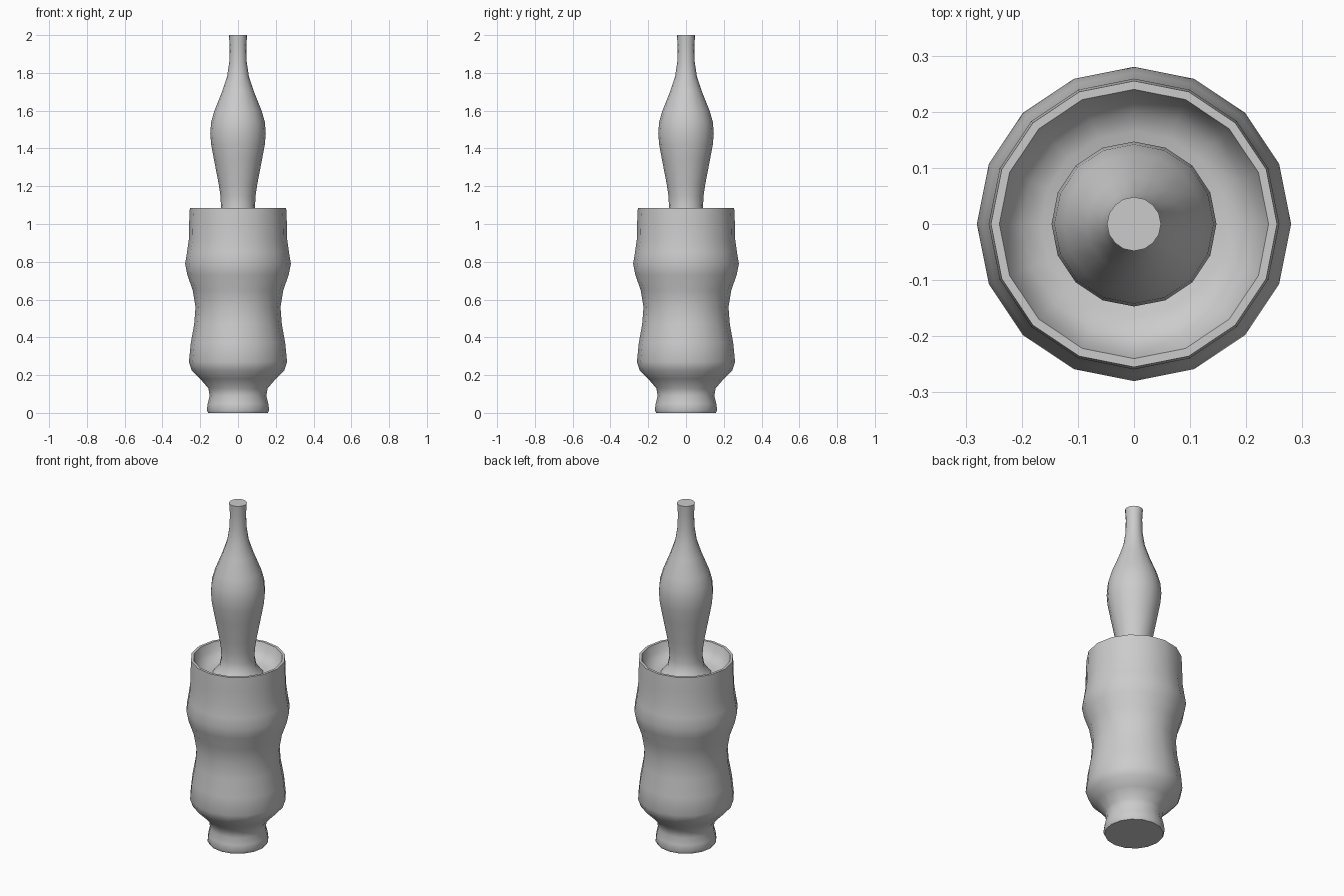
import bpy, bmesh, math

if "Cube" in bpy.data.objects:
    bpy.data.objects.remove(bpy.data.objects["Cube"])

SIDES = 16

grey = bpy.data.materials.new("plain grey")
grey.use_nodes = True
COLOUR = (0.6, 0.6, 0.6, 1)
grey.diffuse_color = COLOUR
grey.node_tree.nodes["Principled BSDF"].inputs["Base Color"].default_value = COLOUR


def lathe(name, profile):
    """Spin (radius, height) points round z; radius 0 closes the end."""
    bm = bmesh.new()
    rings = []
    for r, z in profile:
        if r == 0:
            rings.append([bm.verts.new((0, 0, z))] * SIDES)
            continue
        angles = [2 * math.pi * i / SIDES for i in range(SIDES)]
        rings.append([bm.verts.new((r * math.cos(a), r * math.sin(a), z)) for a in angles])
    for low, high in zip(rings, rings[1:]):
        for i in range(SIDES):
            j = (i + 1) % SIDES
            corners = dict.fromkeys((low[i], low[j], high[j], high[i]))
            bm.faces.new(list(corners))
    bmesh.ops.recalc_face_normals(bm, faces=bm.faces)
    mesh = bpy.data.meshes.new(name)
    bm.to_mesh(mesh)
    bm.free()
    mesh.materials.append(grey)
    obj = bpy.data.objects.new(name, mesh)
    bpy.context.collection.objects.link(obj)
    bpy.ops.object.select_all(action="DESELECT")
    obj.select_set(True)
    bpy.context.view_layer.objects.active = obj
    bpy.ops.object.shade_smooth_by_angle(angle=math.radians(40))
    return obj


# Waisted vessel with a foot, a flat rim and a dished top
lathe("vessel", [
    (0, 0), (0.158, 0), (0.165, 0.015), (0.16, 0.05), (0.15, 0.09),
    (0.157, 0.13), (0.2, 0.18), (0.245, 0.225), (0.26, 0.27), (0.25, 0.37),
    (0.232, 0.47), (0.225, 0.56), (0.24, 0.65), (0.268, 0.73),
    (0.28, 0.79), (0.27, 0.85), (0.26, 0.92), (0.259, 1.0), (0.255, 1.085),
    (0.24, 1.085), (0.225, 1.04), (0.2, 1.012), (0.165, 0.995), (0, 0.995)])

# Tapered stopper handle rising out of the dish
lathe("stopper", [
    (0, 0.99), (0.14, 0.99), (0.125, 1.01), (0.1, 1.04), (0.09, 1.09),
    (0.093, 1.15), (0.102, 1.21), (0.127, 1.34), (0.142, 1.42),
    (0.147, 1.48), (0.142, 1.54), (0.125, 1.6), (0.085, 1.7),
    (0.058, 1.78), (0.046, 1.86), (0.044, 1.94), (0.048, 2.0), (0, 2.0)])
